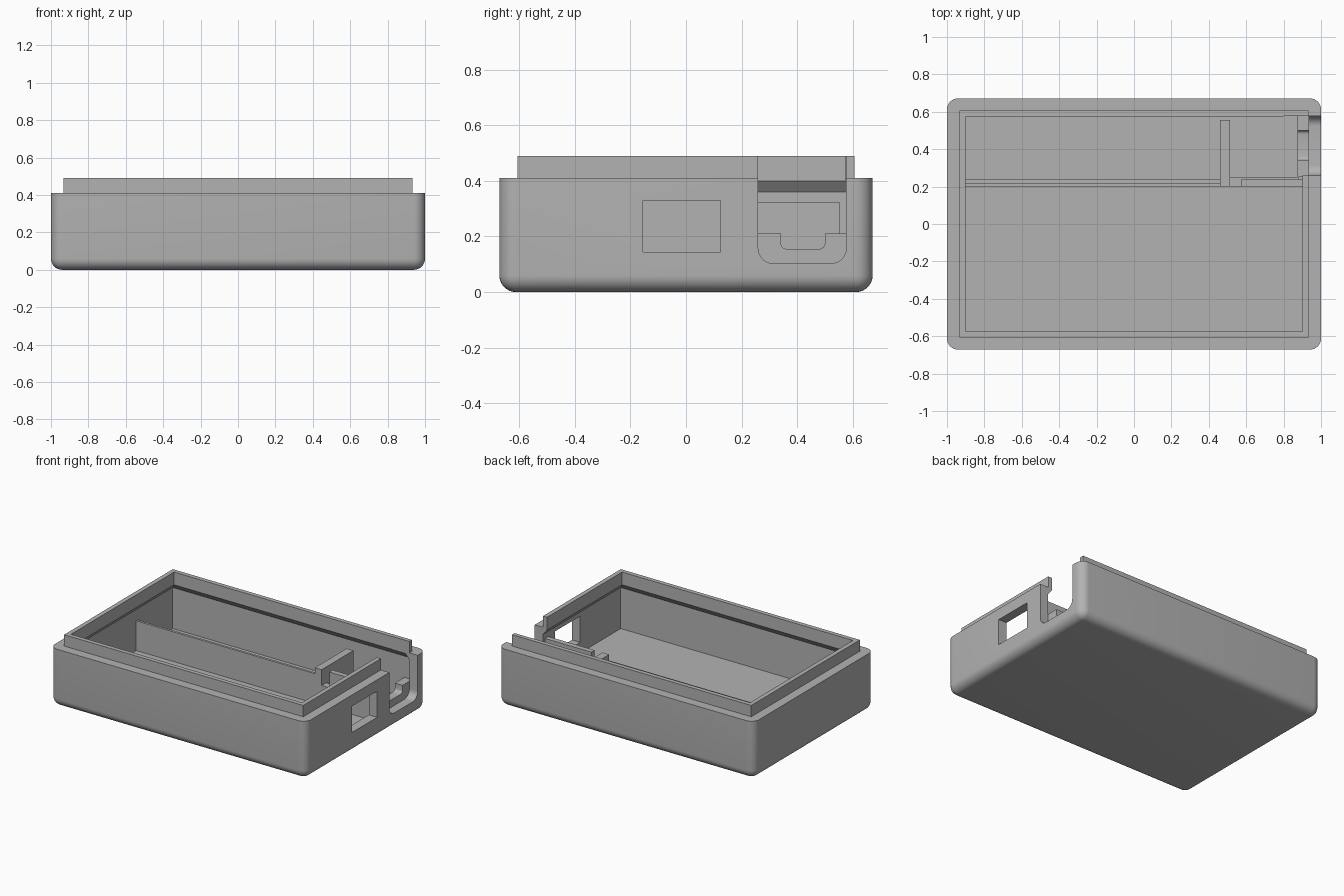
import bpy, bmesh, math

if "Cube" in bpy.data.objects:
    bpy.data.objects.remove(bpy.data.objects["Cube"])

mat = bpy.data.materials.new("plain grey")
mat.diffuse_color = (0.45, 0.45, 0.45, 1)
mat.use_nodes = True
mat.node_tree.nodes["Principled BSDF"].inputs["Base Color"].default_value = mat.diffuse_color


def make(name, bm):
    bmesh.ops.recalc_face_normals(bm, faces=bm.faces)
    me = bpy.data.meshes.new(name)
    bm.to_mesh(me)
    bm.free()
    me.materials.append(mat)
    ob = bpy.data.objects.new(name, me)
    bpy.context.collection.objects.link(ob)
    return ob


def loft(name, rings):
    """Stack of centred rectangles: (half x, half y, z)."""
    bm = bmesh.new()
    loops = [[bm.verts.new((sx * a, sy * b, z))
              for sx, sy in ((-1, -1), (1, -1), (1, 1), (-1, 1))] for a, b, z in rings]
    for p, q in zip(loops, loops[1:]):
        for i in range(4):
            j = (i + 1) % 4
            bm.faces.new((p[i], p[j], q[j], q[i]))
    bm.faces.new(loops[0][::-1])
    bm.faces.new(loops[-1])
    return make(name, bm)


def extrude_x(name, pts, x0, x1):
    """Profile in (y, z) extruded along x."""
    bm = bmesh.new()
    f = bm.faces.new([bm.verts.new((x0, y, z)) for y, z in pts])
    r = bmesh.ops.extrude_face_region(bm, geom=[f])
    vs = [v for v in r["geom"] if isinstance(v, bmesh.types.BMVert)]
    bmesh.ops.translate(bm, verts=vs, vec=(x1 - x0, 0, 0))
    return make(name, bm)


def box(name, x0, x1, y0, y1, z0, z1):
    return extrude_x(name, [(y0, z0), (y1, z0), (y1, z1), (y0, z1)], x0, x1)


def rounded_u(y0, y1, z0, z1, r, n=8):
    """Open-top slot profile with rounded lower corners."""
    pts = [(y1, z1), (y0, z1)]
    for cy, a0 in ((y0 + r, math.pi), (y1 - r, 1.5 * math.pi)):
        for i in range(n + 1):
            a = a0 + i * math.pi / 2 / n
            pts.append((cy + r * math.cos(a), z0 + r + r * math.sin(a)))
    return pts


def boolean(ob, tool, op):
    m = ob.modifiers.new(op.lower(), "BOOLEAN")
    m.operation, m.object, m.solver = op, tool, "EXACT"
    bpy.context.view_layer.objects.active = ob
    bpy.ops.object.modifier_apply(modifier=m.name)
    bpy.data.objects.remove(tool)


# outer shell with rounded uprights and bottom edge
shell = loft("case_shell", [(1, 0.672, 0), (1, 0.672, 0.41)])
bm = bmesh.new()
bm.from_mesh(shell.data)
edges = [e for e in bm.edges if min(v.co.z for v in e.verts) < 0.01]
bmesh.ops.bevel(bm, geom=edges, offset=0.06, segments=8, profile=0.5, affect="EDGES")
bm.to_mesh(shell.data)
bm.free()

# raised lip, then the cavity with its sloped step under the lip
boolean(shell, loft("lip", [(0.934, 0.606, 0.35), (0.934, 0.606, 0.49)]), "UNION")
boolean(shell, loft("cavity", [(0.935, 0.607, 0.07), (0.935, 0.607, 0.36),
                               (0.902, 0.575, 0.40), (0.902, 0.575, 0.6)]), "DIFFERENCE")

# right wall openings: port window and open-topped cable slot
boolean(shell, box("window", 0.8, 1.1, -0.155, 0.125, 0.145, 0.33), "DIFFERENCE")
boolean(shell, extrude_x("slot", rounded_u(0.26, 0.577, 0.103, 0.7, 0.055), 0.8, 1.1),
        "DIFFERENCE")

# cable holder behind the slot
holder = box("cable_holder", 0.875, 0.935, 0.25, 0.606, 0.06, 0.21)
boolean(holder, extrude_x("dip", rounded_u(0.342, 0.50, 0.155, 0.4, 0.02, 4), 0.8, 1),
        "DIFFERENCE")

# inner dividers
box("long_divider", -0.94, 0.47, 0.20, 0.217, 0.06, 0.28)
box("long_divider_step", -0.94, 0.47, 0.216, 0.237, 0.06, 0.20)
box("cross_divider", 0.46, 0.513, 0.20, 0.555, 0.06, 0.322)
box("short_divider", 0.573, 0.94, 0.20, 0.237, 0.06, 0.322)
box("short_divider_base", 0.512, 0.88, 0.201, 0.252, 0.06, 0.21)

# smooth the rounded edges only
for ob in bpy.data.objects:
    ob.select_set(True)
bpy.context.view_layer.objects.active = shell
bpy.ops.object.shade_smooth_by_angle(angle=math.radians(30))
